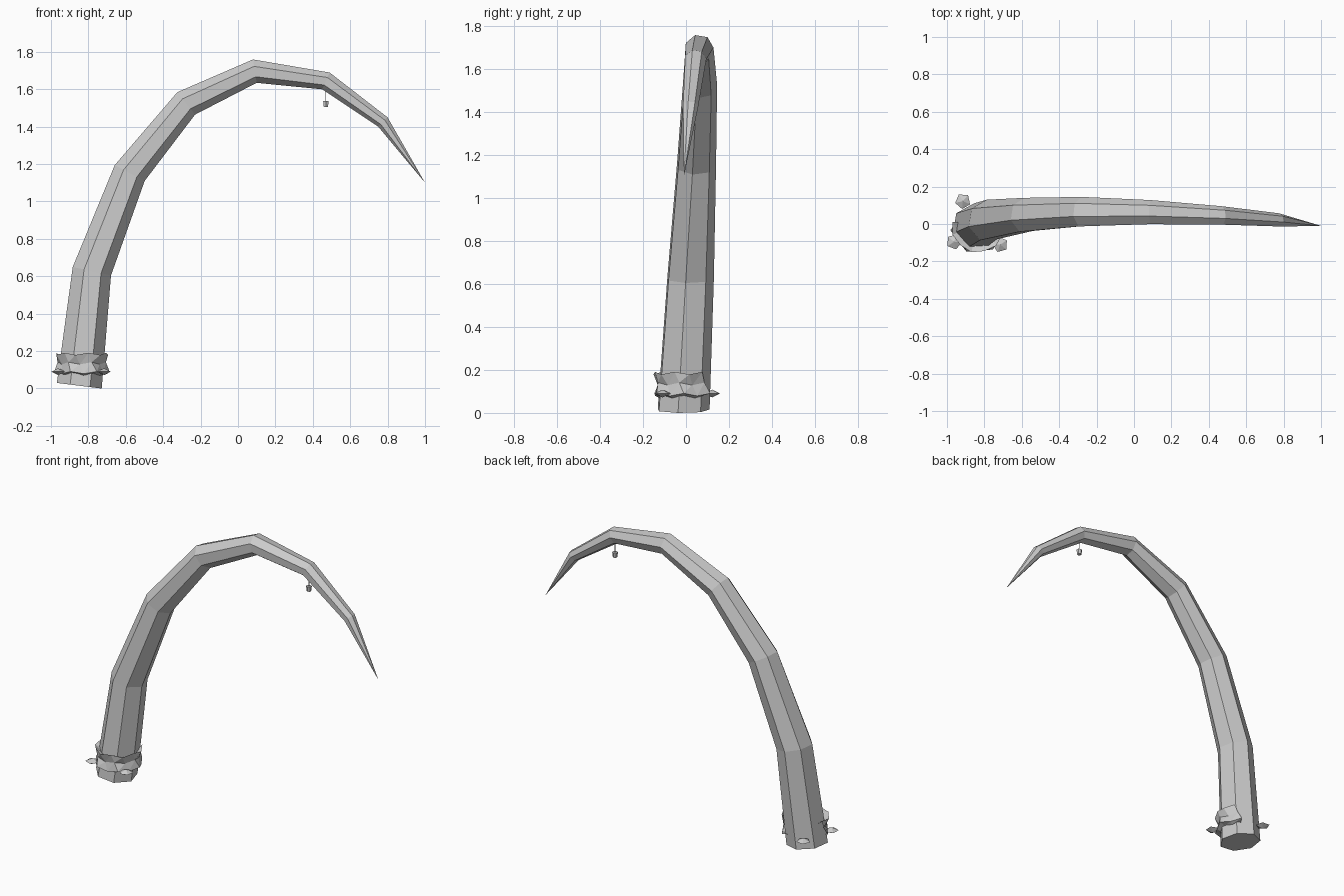
import bpy, bmesh, math
from mathutils import Vector, Matrix

if "Cube" in bpy.data.objects:
    bpy.data.objects.remove(bpy.data.objects["Cube"])

grey = bpy.data.materials.new("plain_grey")
grey.diffuse_color = (0.6, 0.6, 0.6, 1)
grey.use_nodes = True
grey.node_tree.nodes["Principled BSDF"].inputs["Base Color"].default_value = grey.diffuse_color


def finish(bm, name):
    bmesh.ops.recalc_face_normals(bm, faces=bm.faces)
    me = bpy.data.meshes.new(name)
    bm.to_mesh(me)
    bm.free()
    me.materials.append(grey)
    ob = bpy.data.objects.new(name, me)
    bpy.context.collection.objects.link(ob)
    return ob


# Tusk: seven-sided rings; outer x, z, inner x, z, front y, back y
RINGS = [
    (-0.97, 0.03, -0.73, 0.00, -0.13, 0.11),
    (-0.885, 0.65, -0.68, 0.605, -0.085, 0.13),
    (-0.66, 1.195, -0.50, 1.11, -0.04, 0.14),
    (-0.325, 1.585, -0.23, 1.465, -0.012, 0.145),
    (0.08, 1.76, 0.10, 1.635, 0.0, 0.128),
    (0.49, 1.69, 0.45, 1.60, -0.003, 0.095),
    (0.80, 1.45, 0.75, 1.40, -0.013, 0.057),
]
bm = bmesh.new()
loops = []
for ox, oz, ix, iz, y0, y1 in RINGS:
    mid = Vector(((ox + ix) / 2, 0, (oz + iz) / 2))
    half = Vector((ix - ox, 0, iz - oz)) / (2 * 0.975)
    ry = (y1 - y0) / 1.91
    yc = y0 + 0.91 * ry
    loop = []
    for k in range(7):
        a = math.radians(-64.3 + 3 + k * 360 / 7)
        p = mid + half * math.cos(a)
        loop.append(bm.verts.new((p.x, yc + ry * math.sin(a), p.z)))
    loops.append(loop)
for a, b in zip(loops, loops[1:]):
    for k in range(7):
        n = (k + 1) % 7
        bm.faces.new((a[k], a[n], b[n], b[k]))
tip = bm.verts.new((1.0, -0.01, 1.10))
for k in range(7):
    bm.faces.new((loops[-1][k], loops[-1][(k + 1) % 7], tip))
bm.faces.new(loops[0])
finish(bm, "tusk")

# Jagged collar wrapping the front and sides of the base
bm = bmesh.new()
rows = []
STEPS = 8
for z, radii, shift in ((0.185, (0.137, 0.143), 0), (0.135, (0.13, 0.12), 9),
                        (0.085, (0.148, 0.132), 18), (0.075, (0.11, 0.11), 18)):
    row = []
    for k in range(STEPS + 1):
        a = math.radians(-190 + k * 230 / STEPS + shift)
        r = radii[k % 2]
        jag = 0.01 * (-1) ** k
        row.append(bm.verts.new((-0.835 + r * math.cos(a), -0.012 + r * math.sin(a), z + jag * 0.6)))
    rows.append(row)
inner = [bm.verts.new((-0.835 + (v.co.x + 0.835) * 0.78, v.co.y * 0.78, 0.165)) for v in rows[0]]
rows.insert(0, inner)
for a, b in zip(rows, rows[1:]):
    for k in range(STEPS):
        bm.faces.new((a[k], a[k + 1], b[k]))
        bm.faces.new((a[k + 1], b[k + 1], b[k]))
finish(bm, "jagged_collar")

# Flat five-sided studs around the collar
for i, (x, y) in enumerate(((-0.915, 0.122), (-0.962, -0.095), (-0.715, -0.11))):
    bm = bmesh.new()
    out = math.atan2(y + 0.012, x + 0.835)
    rim = [bm.verts.new((x + 0.042 * math.cos(out + k * math.tau / 5),
                         y + 0.042 * math.sin(out + k * math.tau / 5), 0.09)) for k in range(5)]
    top = bm.verts.new((x, y, 0.108))
    low = bm.verts.new((x, y, 0.072))
    for k in range(5):
        bm.faces.new((rim[k], rim[(k + 1) % 5], top))
        bm.faces.new((rim[(k + 1) % 5], rim[k], low))
    finish(bm, f"stud_{i + 1}")

# Hanging bead and its thread
for name, r1, r2, h, z in (("bead", 0.013, 0.017, 0.032, 1.522), ("thread", 0.002, 0.002, 0.08, 1.575)):
    bm = bmesh.new()
    bmesh.ops.create_cone(bm, cap_ends=True, segments=6, radius1=r1, radius2=r2, depth=h,
                          matrix=Matrix.Translation((0.47, 0.045, z)))
    finish(bm, name)
